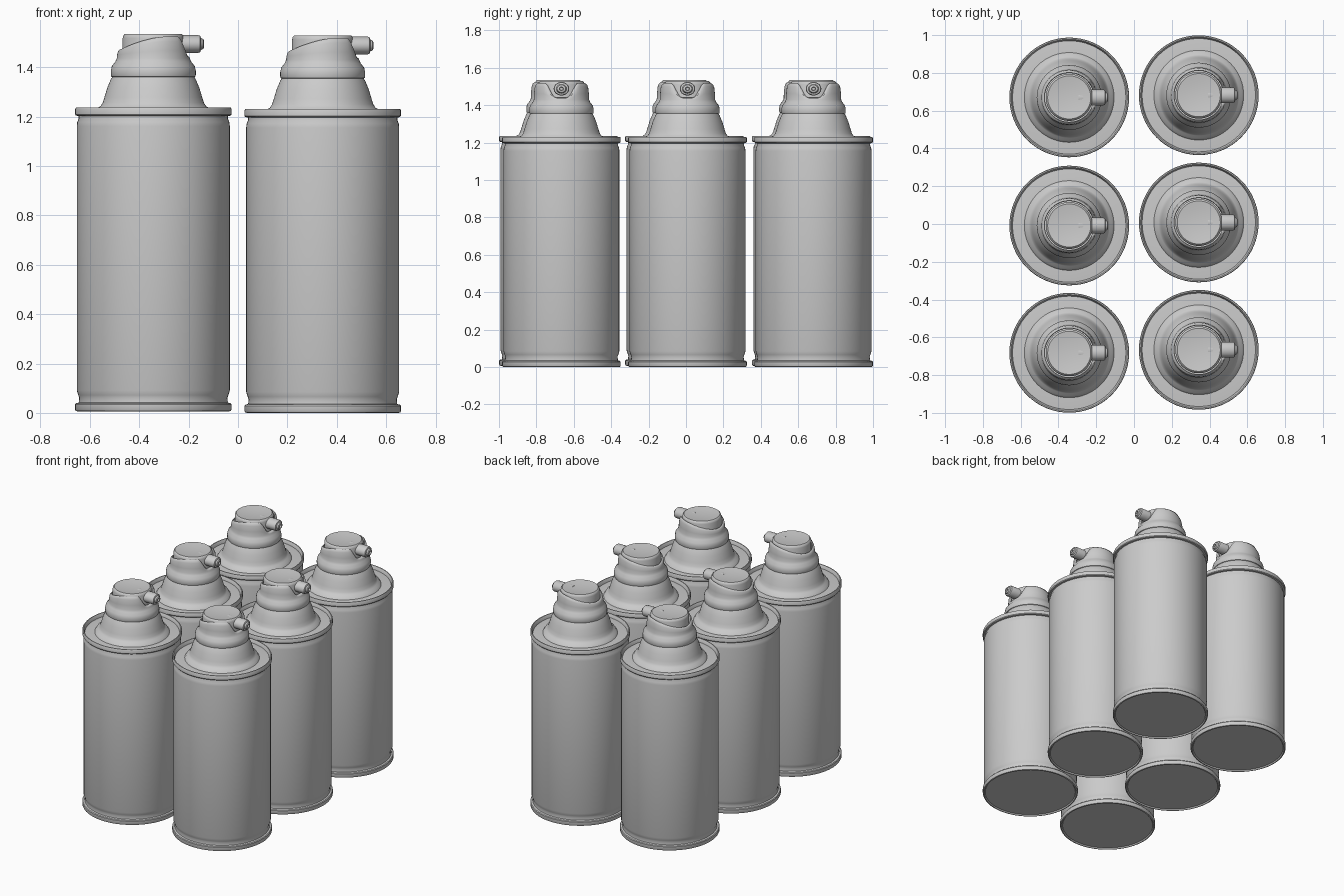
import bpy, bmesh, math
from mathutils import Matrix

if "Cube" in bpy.data.objects:
    bpy.data.objects.remove(bpy.data.objects["Cube"])

SEG = 64


def lathe(name, profile, loc, height=None, turn=None):
    """Revolve (r, z) points; height(angle, r, z) may reshape z, turn re-aims the axis."""
    bm = bmesh.new()
    rings = []
    for r, z in profile:
        if r == 0:
            rings.append([bm.verts.new((0, 0, z))])
            continue
        ring = []
        for i in range(SEG):
            a = 2 * math.pi * i / SEG
            zz = height(a, r, z) if height else z
            ring.append(bm.verts.new((r * math.cos(a), r * math.sin(a), zz)))
        rings.append(ring)
    for lo, hi in zip(rings, rings[1:]):
        for i in range(SEG):
            j = (i + 1) % SEG
            if len(lo) == 1:
                bm.faces.new((lo[0], hi[j], hi[i]))
            elif len(hi) == 1:
                bm.faces.new((lo[i], lo[j], hi[0]))
            else:
                bm.faces.new((lo[i], lo[j], hi[j], hi[i]))
    if turn:
        bm.transform(turn)
    bmesh.ops.recalc_face_normals(bm, faces=bm.faces)
    me = bpy.data.meshes.new(name)
    bm.to_mesh(me)
    bm.free()
    ob = bpy.data.objects.new(name, me)
    ob.location = loc
    bpy.context.collection.objects.link(ob)
    return ob


# can body with rolled rims top and bottom
BODY = [(0, .008), (.300, .008), (.306, 0), (.314, .002), (.317, .008), (.317, .028),
        (.313, .033), (.302, .036), (.300, .055), (.304, .066), (.310, .085),
        (.310, 1.155), (.308, 1.172), (.302, 1.186), (.302, 1.196), (.313, 1.198),
        (.317, 1.203), (.317, 1.224), (.314, 1.230), (.308, 1.230), (.304, 1.224),
        (.300, 1.207), (.24, 1.212), (0, 1.212)]

# flared shoulder of the cap
SHOULDER = [(.240, 1.208), (.228, 1.228), (.214, 1.236), (.205, 1.250), (.198, 1.272),
            (.186, 1.312), (.172, 1.345), (.164, 1.358), (.0, 1.358)]

# collar; points above 1.43 are stretched to follow the sloping rim
COLLAR = [(.160, 1.352), (.170, 1.356), (.172, 1.362), (.172, 1.380), (.168, 1.398),
          (.154, 1.416), (.148, 1.430), (.147, 1.455), (.143, 1.485), (.138, 1.496),
          (.132, 1.500), (.129, 1.494), (.129, 1.44), (.129, 1.38)]

# finger button
BUTTON = [(.124, 1.37), (.124, 1.512), (.121, 1.523), (.114, 1.529), (.105, 1.528),
          (.07, 1.523), (0, 1.520)]

# spray nozzle, along its own axis
NOZZLE = [(0, .05), (.036, .05), (.036, .182), (.033, .190), (.024, .193),
          (.020, .202), (.014, .205), (.010, .205), (.008, .195), (0, .195)]


def smooth(t):
    t = max(0, min(1, t))
    return t * t * (3 - 2 * t)


def rim_height(a, r, z):
    """Rim is low at the back, high at the sides, notched for the nozzle at +x."""
    if z <= 1.43:
        return z
    off = abs((a + math.pi) % (2 * math.pi) - math.pi)
    top = 1.466 + .052 * smooth((math.pi - off) / 2.0)
    top -= .078 * (1 - smooth((off - .22) / .5))
    return 1.43 + (z - 1.43) / .07 * (top - 1.43)


AIM_X = Matrix.Translation((0, 0, 1.488)) @ Matrix.Diagonal((1, 1.15, 1, 1)) @ \
    Matrix.Rotation(math.pi / 2, 4, 'Y')

# two columns of three cans
parts = []
for x, z, ys in ((-.343, .006, (.670, -.008, -.682)), (.343, 0, (.682, .008, -.666))):
    for y in ys:
        p = (x, y, z)
        parts += [lathe("can_body", BODY, p),
                  lathe("cap_shoulder", SHOULDER, p),
                  lathe("cap_collar", COLLAR, p, height=rim_height),
                  lathe("spray_button", BUTTON, p),
                  lathe("nozzle", NOZZLE, p, turn=AIM_X)]

for ob in parts:
    ob.select_set(True)
bpy.context.view_layer.objects.active = parts[0]
bpy.ops.object.shade_smooth_by_angle(angle=math.radians(35))
